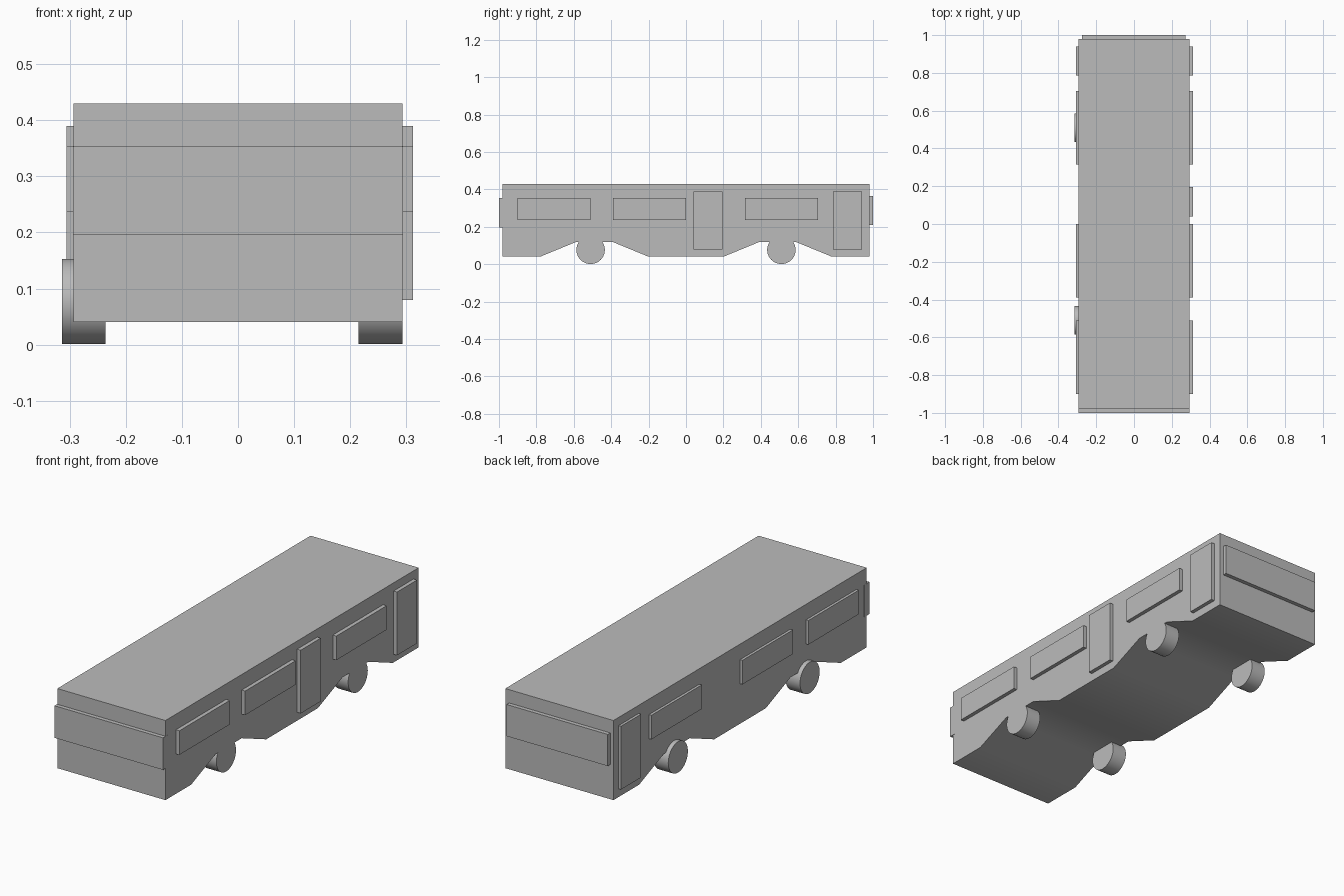
import bpy, bmesh, math

cube = bpy.data.objects.get("Cube")
if cube:
    bpy.data.objects.remove(cube, do_unlink=True)

grey = bpy.data.materials.new("plain grey")
grey.use_nodes = True
COLOUR = (0.5, 0.5, 0.5, 1)
grey.diffuse_color = COLOUR
grey.node_tree.nodes["Principled BSDF"].inputs["Base Color"].default_value = COLOUR


def finish(obj):
    obj.data.materials.clear()
    obj.data.materials.append(grey)
    bpy.ops.object.select_all(action='DESELECT')
    obj.select_set(True)
    bpy.context.view_layer.objects.active = obj
    bpy.ops.object.shade_smooth_by_angle(angle=math.radians(30))


def box(name, x, y, z):
    """Box from (low, high) ranges along each axis."""
    bpy.ops.mesh.primitive_cube_add(size=1)
    obj = bpy.context.object
    obj.name = name
    for v in obj.data.vertices:
        v.co = [(lo + hi) / 2 + c * (hi - lo) for c, (lo, hi) in zip(v.co, (x, y, z))]
    finish(obj)


def wheel(name, x0, x1, y):
    bpy.ops.mesh.primitive_cylinder_add(
        vertices=48, radius=0.076, depth=x1 - x0,
        location=((x0 + x1) / 2, y, 0.077), rotation=(0, math.pi / 2, 0))
    obj = bpy.context.object
    obj.name = name
    finish(obj)


# Body: side outline with sloped wheel recesses, extruded across the width
HALF_W, END, FLOOR, ARCH, ROOF = 0.293, 0.98, 0.04, 0.118, 0.43
half = [(0.20, FLOOR), (0.39, ARCH), (0.59, ARCH), (0.78, FLOOR), (END, FLOOR), (END, ROOF)]
outline = half + [(-y, z) for y, z in reversed(half)]
bm = bmesh.new()
side = bm.faces.new([bm.verts.new((-HALF_W, y, z)) for y, z in outline])
grown = bmesh.ops.extrude_face_region(bm, geom=[side])
moved = [g for g in grown["geom"] if isinstance(g, bmesh.types.BMVert)]
bmesh.ops.translate(bm, verts=moved, vec=(2 * HALF_W, 0, 0))
bmesh.ops.recalc_face_normals(bm, faces=bm.faces)
mesh = bpy.data.meshes.new("body")
bm.to_mesh(mesh)
bm.free()
body = bpy.data.objects.new("body", mesh)
bpy.context.collection.objects.link(body)
finish(body)

# Side windows and doors, standing slightly proud of the body
WINDOWS = {"front": (-0.90, -0.51), "middle": (-0.39, 0.0), "rear": (0.315, 0.705)}
SIDES = {"left": (0.27, 0.312), "right": (-0.306, -0.27)}
DOOR_Z = (0.08, 0.39)
for side_name, x in SIDES.items():
    for place, y in WINDOWS.items():
        box(f"{side_name}_{place}_window", x, y, (0.236, 0.354))
    box(f"{side_name}_end_door", x, (0.785, 0.94), DOOR_Z)
box("left_middle_door", SIDES["left"], (0.04, 0.195), DOOR_Z)

# End windows
box("front_windscreen", (-0.294, 0.294), (-1.0, -0.96), (0.196, 0.353))
box("back_window", (-0.276, 0.272), (0.96, 1.0), (0.21, 0.365))

# Wheels
for place, y in (("front", -0.51), ("rear", 0.51)):
    wheel(f"left_{place}_wheel", 0.215, 0.293, y)
    wheel(f"right_{place}_wheel", -0.314, -0.236, y)
